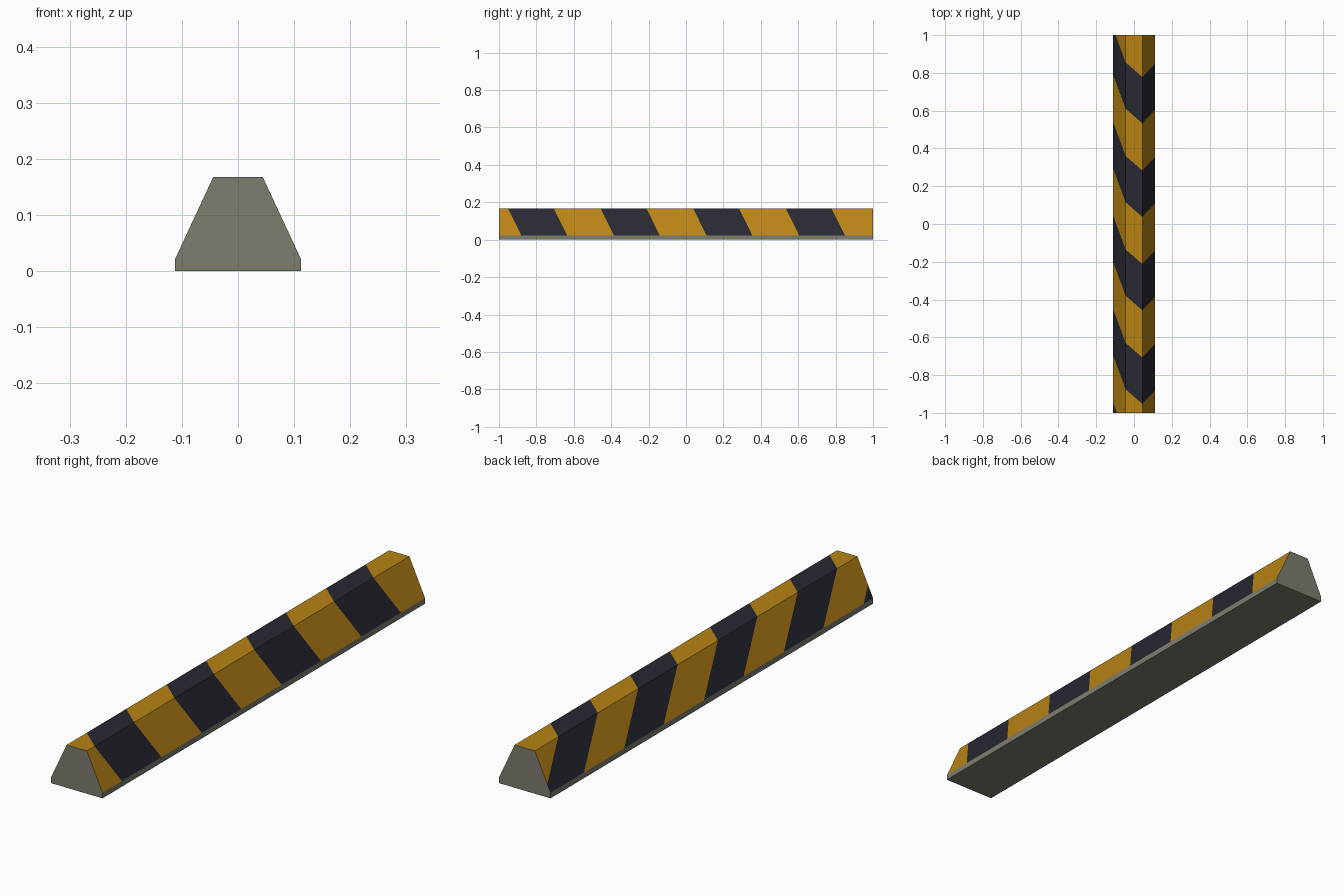
import bpy
import bmesh
from mathutils import Vector

cube = bpy.data.objects.get("Cube")
if cube:
    bpy.data.objects.remove(cube, do_unlink=True)


def make_material(name, rgb):
    mat = bpy.data.materials.new(name)
    mat.use_nodes = True
    colour = (*rgb, 1.0)
    mat.diffuse_color = colour
    mat.node_tree.nodes["Principled BSDF"].inputs["Base Color"].default_value = colour
    return mat


materials = [
    make_material("concrete grey", (0.205, 0.205, 0.16)),
    make_material("hazard yellow", (0.48, 0.227, 0.007)),
    make_material("stripe black", (0.021, 0.021, 0.032)),
]
GREY, YELLOW, BLACK = range(len(materials))

# Cross-section of the barrier
HALF_LENGTH, BASE, TOP, KERB, HEIGHT = 1.0, 0.112, 0.044, 0.022, 0.168
foot_r, kerb_r, top_r = (BASE, 0), (BASE, KERB), (TOP, HEIGHT)
foot_l, kerb_l, top_l = (-BASE, 0), (-BASE, KERB), (-TOP, HEIGHT)
profile = [foot_r, kerb_r, top_r, top_l, kerb_l, foot_l]

# Stripe layout: start and slant along the length at each profile corner
PERIOD, START, BLACK_SHARE = 0.495, -0.952, 0.495
slant = {kerb_r: 0.072, top_r: 0.0, top_l: 0.077, kerb_l: 0.26}

# Solid bar, extruded along its length
bm = bmesh.new()
end = bm.faces.new([bm.verts.new((x, -HALF_LENGTH, z)) for x, z in profile])
result = bmesh.ops.extrude_face_region(bm, geom=[end], use_keep_orig=True)
moved = [v for v in result["geom"] if isinstance(v, bmesh.types.BMVert)]
bmesh.ops.translate(bm, verts=moved, vec=(0, 2 * HALF_LENGTH, 0))
bmesh.ops.recalc_face_normals(bm, faces=bm.faces)

# Cut the slanted stripes into each painted panel
for a, b in zip(profile[1:4], profile[2:5]):
    pa, pb = Vector((a[0], 0, a[1])), Vector((b[0], 0, b[1]))
    across = pb - pa
    normal = across.cross(Vector((0, 1, 0))).normalized()
    if normal.z < 0:
        normal.negate()

    def panel():
        return [f for f in bm.faces if f.normal.dot(normal) > 0.999]

    for i in range(-2, 6):
        for share in (0, BLACK_SHARE):
            y = START + PERIOD * (i + share)
            p = pa + Vector((0, y + slant[a], 0))
            q = pb + Vector((0, y + slant[b], 0))
            faces = panel()
            edges = {e for f in faces for e in f.edges}
            verts = {v for f in faces for v in f.verts}
            bmesh.ops.bisect_plane(bm, geom=faces + list(edges) + list(verts),
                                   dist=1e-5, plane_co=p,
                                   plane_no=(q - p).cross(normal))
            bm.normal_update()

    # Alternate the paint along the length
    for f in panel():
        c = f.calc_center_median()
        t = (c - pa).dot(across) / across.length_squared
        offset = slant[a] + t * (slant[b] - slant[a])
        phase = ((c.y - START - offset) / PERIOD) % 1
        f.material_index = BLACK if phase < BLACK_SHARE else YELLOW

mesh = bpy.data.meshes.new("striped_barrier")
bm.to_mesh(mesh)
bm.free()
for mat in materials:
    mesh.materials.append(mat)
barrier = bpy.data.objects.new("striped_barrier", mesh)
bpy.context.collection.objects.link(barrier)
